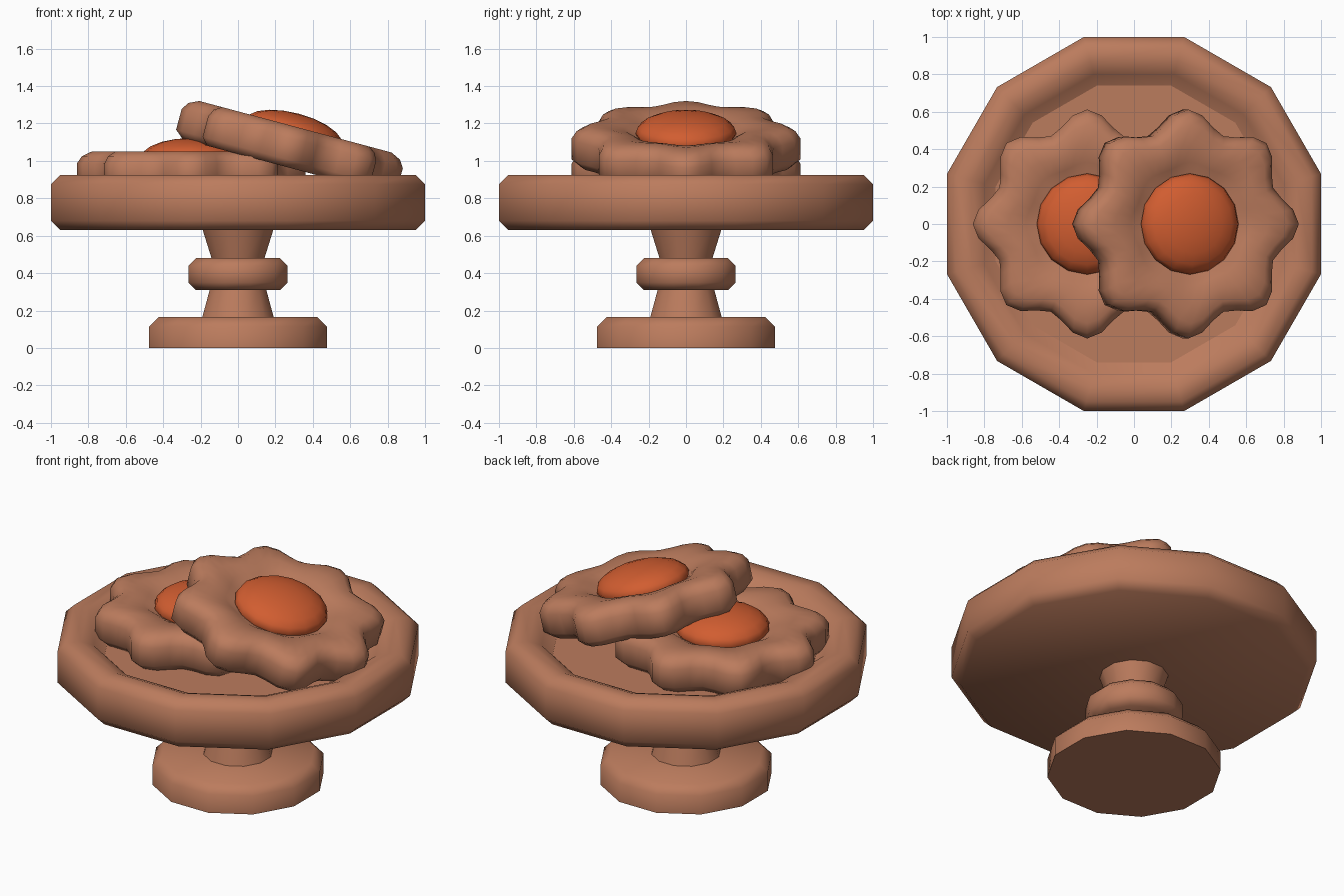
import bpy, bmesh, math
from mathutils import Matrix

if "Cube" in bpy.data.objects:
    bpy.data.objects.remove(bpy.data.objects["Cube"])


def material(name, rgb):
    m = bpy.data.materials.new(name)
    m.diffuse_color = (*rgb, 1)
    m.use_nodes = True
    m.node_tree.nodes["Principled BSDF"].inputs["Base Color"].default_value = m.diffuse_color
    return m


BROWN = material("biscuit_brown", (0.50, 0.20, 0.11))
ORANGE = material("jam_orange", (0.64, 0.11, 0.03))


def finish(name, bm, mat, angle=50, matrix=None):
    bmesh.ops.recalc_face_normals(bm, faces=bm.faces)
    me = bpy.data.meshes.new(name)
    bm.to_mesh(me)
    bm.free()
    ob = bpy.data.objects.new(name, me)
    bpy.context.collection.objects.link(ob)
    me.materials.append(mat)
    if matrix is not None:
        ob.matrix_world = matrix
    bpy.ops.object.select_all(action='DESELECT')
    ob.select_set(True)
    bpy.context.view_layer.objects.active = ob
    bpy.ops.object.shade_smooth_by_angle(angle=math.radians(angle))
    return ob


def loft(rings):
    """Bridge successive closed rings of points and cap both ends."""
    bm = bmesh.new()
    loops = [[bm.verts.new(p) for p in ring] for ring in rings]
    n = len(loops[0])
    for a, b in zip(loops, loops[1:]):
        for i in range(n):
            j = (i + 1) % n
            bm.faces.new((a[i], a[j], b[j], b[i]))
    bm.faces.new(loops[0])
    bm.faces.new(loops[-1])
    return bm


def turned(name, profile, sides=12):
    """Twelve-sided turned part; profile is (flat-to-centre distance, z)."""
    rings = []
    for d, z in profile:
        r = d / math.cos(math.pi / sides)
        rings.append([(r * math.cos((i + .5) * 2 * math.pi / sides),
                       r * math.sin((i + .5) * 2 * math.pi / sides), z)
                      for i in range(sides)])
    return finish(name, loft(rings), BROWN)


# Stand
turned("foot", [(.475, 0), (.475, .115), (.425, .165)])
turned("lower_stem", [(.192, .16), (.15, .315)])
turned("collar", [(.225, .31), (.265, .35), (.265, .44), (.225, .48)])
turned("upper_stem", [(.14, .475), (.19, .635)])

# Dish with raised rim, and its floor
turned("dish", [(.95, .63), (1, .68), (1, .875), (.95, .925), (.87, .925),
                (.80, .895), (.74, .825)])
turned("dish_floor", [(.74, .80), (.74, .83)])


def biscuit(prefix, matrix):
    # Eight-lobed ring: (base radius, lobe depth, height)
    prof = [(.52, .045, 0), (.56, .052, .04), (.56, .052, .155),
            (.535, .05, .195), (.49, .042, .22), (.40, .025, .22),
            (.32, .01, .205), (.25, 0, .165)]
    n = 48
    rings = []
    for r0, amp, h in prof:
        ring = []
        for i in range(n):
            t = 2 * math.pi * i / n
            r = r0 + amp * math.cos(8 * t)
            ring.append((r * math.cos(t), r * math.sin(t), h))
        rings.append(ring)
    finish(prefix + "_biscuit", loft(rings), BROWN, 60, matrix)
    # Jam dome in the middle
    bm = bmesh.new()
    bmesh.ops.create_uvsphere(bm, u_segments=16, v_segments=10, radius=1)
    bm.transform(Matrix.Translation((0, 0, .185)) @
                 Matrix.Diagonal((.27, .27, .107, 1)))
    finish(prefix + "_jam", bm, ORANGE, 60, matrix)


biscuit("lower", Matrix.Translation((-.25, 0, .83)))
biscuit("upper", Matrix.Translation((.25, 0, .97)) @
        Matrix.Rotation(math.radians(15), 4, 'Y'))
